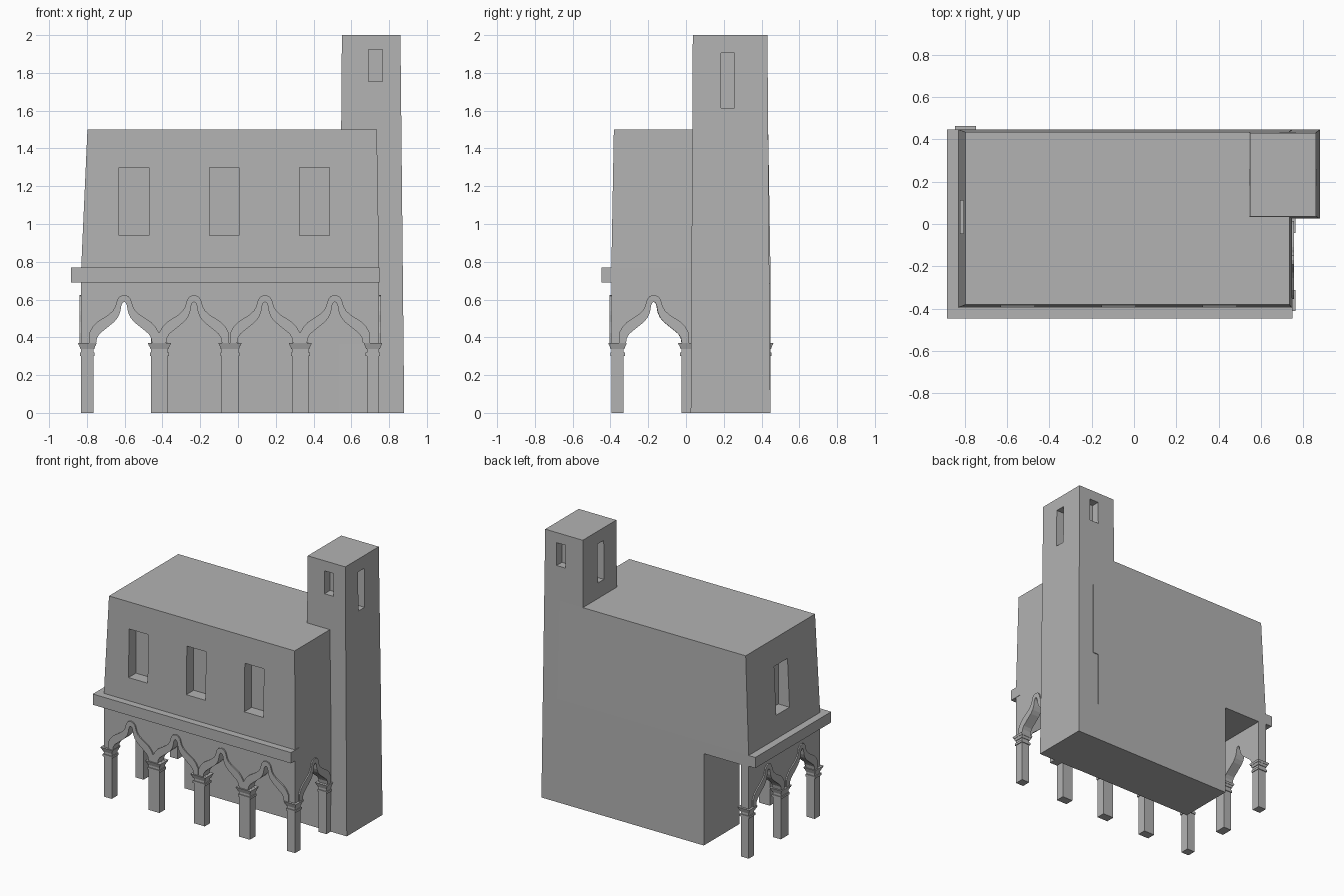
import bpy, bmesh
from mathutils import Vector

cube = bpy.data.objects.get("Cube")
if cube:
    bpy.data.objects.remove(cube, do_unlink=True)

stone = bpy.data.materials.new("grey_stone")
stone.use_nodes = True
GREY = (0.45, 0.45, 0.45, 1)
stone.diffuse_color = GREY
stone.node_tree.nodes["Principled BSDF"].inputs["Base Color"].default_value = GREY


def finish(name, bm):
    bmesh.ops.recalc_face_normals(bm, faces=bm.faces[:])
    mesh = bpy.data.meshes.new(name)
    bm.to_mesh(mesh)
    bm.free()
    mesh.materials.append(stone)
    obj = bpy.data.objects.new(name, mesh)
    bpy.context.collection.objects.link(obj)
    return obj


def add_loft(bm, levels):
    """Stack rectangles (z, x0, x1, y0, y1) into a closed solid."""
    rings = [[bm.verts.new((x, y, z)) for x, y in ((x0, y0), (x1, y0), (x1, y1), (x0, y1))]
             for z, x0, x1, y0, y1 in levels]
    for low, high in zip(rings, rings[1:]):
        for i in range(4):
            j = (i + 1) % 4
            bm.faces.new((low[i], low[j], high[j], high[i]))
    bm.faces.new(rings[0][::-1])
    bm.faces.new(rings[-1])


def loft(name, *levels):
    bm = bmesh.new()
    add_loft(bm, levels)
    return finish(name, bm)


def cut(obj, boxes):
    """Carve window recesses given as (x0, x1, y0, y1, z0, z1)."""
    bm = bmesh.new()
    for x0, x1, y0, y1, z0, z1 in boxes:
        add_loft(bm, [(z0, x0, x1, y0, y1), (z1, x0, x1, y0, y1)])
    cutter = finish("window_cutter", bm)
    cutter.hide_render = True
    mod = obj.modifiers.new("windows", 'BOOLEAN')
    mod.operation, mod.solver, mod.object = 'DIFFERENCE', 'EXACT', cutter
    dg = bpy.context.evaluated_depsgraph_get()
    mesh = bpy.data.meshes.new_from_object(obj.evaluated_get(dg))
    obj.modifiers.clear()
    obj.data = mesh
    bpy.data.objects.remove(cutter, do_unlink=True)


# Walls, tower and ledge
LEFT, RIGHT, FRONT, BACK = -0.83, 0.747, -0.395, 0.447
loft("ground_floor", (0, -0.46, 0.7, 0.027, BACK), (0.7, -0.46, 0.7, 0.027, BACK))
upper = loft("upper_floor", (0.685, LEFT, RIGHT, FRONT, BACK), (0.77, LEFT, RIGHT, FRONT, BACK),
             (1.5, -0.797, 0.735, -0.382, 0.435))
tower = loft("tower", (0, 0.535, 0.88, 0.025, BACK), (2, 0.55, 0.86, 0.036, 0.431))
loft("front_ledge", (0.69, -0.885, 0.75, -0.447, -0.35), (0.77, -0.885, 0.75, -0.447, -0.35))
loft("side_ledge", (0.69, -0.885, -0.8, -0.447, BACK), (0.77, -0.885, -0.8, -0.447, BACK))

# Windows
cut(upper, [(c - 0.079, c + 0.079, -0.5, -0.305, 0.94, 1.3) for c in (-0.55, -0.073, 0.405)]
    + [(-0.9, -0.73, -0.045, 0.112, 0.94, 1.3)])
cut(tower, [(0.69, 0.765, y - 0.1, y + 0.1, 1.755, 1.925) for y in (0, 0.47)]
    + [(x - 0.1, x + 0.1, 0.185, 0.258, 1.615, 1.905) for x in (0.51, 0.9)])

# Ogee half profiles: distance from the arch centre, height
INNER = [(0.148, 0.37), (0.143, 0.397), (0.13, 0.418), (0.111, 0.434), (0.053, 0.481),
         (0.033, 0.505), (0.021, 0.533), (0.014, 0.572), (0.008, 0.583), (0, 0.588)]
OUTER = [(0.185, 0.37), (0.185, 0.423), (0.167, 0.455), (0.143, 0.481), (0.085, 0.518),
         (0.06, 0.54), (0.047, 0.562), (0.036, 0.6), (0.022, 0.618), (0, 0.624)]


def full(half, centre):
    return [(centre - d, z) for d, z in half] + [(centre + d, z) for d, z in half[-2::-1]]


def slab(name, outline, place, d0, d1):
    """Extrude a wall outline from depth d0 to d1."""
    bm = bmesh.new()
    face = bm.faces.new([bm.verts.new(place(u, d0, z)) for u, z in outline])
    ext = bmesh.ops.extrude_face_region(bm, geom=[face])
    move = Vector(place(0, d1, 0)) - Vector(place(0, d0, 0))
    verts = [v for v in ext["geom"] if isinstance(v, bmesh.types.BMVert)]
    bmesh.ops.translate(bm, verts=verts, vec=move)
    bmesh.ops.triangulate(bm, faces=[f for f in bm.faces if len(f.verts) > 4])
    return finish(name, bm)


THICK = 0.065
walls = {
    "front": (lambda u, d, z: (u, FRONT - d, z),
              (LEFT, -0.415, -0.043, 0.33, RIGHT), (-0.603, -0.233, 0.143, 0.513)),
    "outer_side": (lambda u, d, z: (LEFT - d, u, z), (FRONT, 0.025, BACK), (-0.172, 0.222)),
    "tower_side": (lambda u, d, z: (RIGHT + d, u, z), (FRONT, 0.03), (-0.17,)),
}
for side, (place, edges, centres) in walls.items():
    for u0, u1, c in zip(edges, edges[1:], centres):
        opening = full(INNER, c)
        slab(side + "_arch_wall", [(u0, 0.37)] + opening + [(u1, 0.37), (u1, 0.695), (u0, 0.695)],
             place, -THICK, 0)
        slab(side + "_arch_moulding", opening + full(OUTER, c)[::-1], place, -0.01, 0.009)


# Pillars with stepped capitals
def pillar(name, x0, x1, y0, y1):
    bm = bmesh.new()

    def part(z0, z1, e0, e1):
        add_loft(bm, [(z, x0 - e, x1 + e, y0 - e, y1 + e) for z, e in ((z0, e0), (z1, e1))])

    part(0, 0.372, 0, 0)
    part(0.302, 0.319, 0.006, 0.006)
    part(0.338, 0.356, 0.004, 0.01)
    part(0.356, 0.371, 0.012, 0.017)
    finish(name, bm)


for x0, x1 in ((LEFT, -0.765), (-0.46, -0.372), (-0.087, 0.002), (0.286, 0.374), (0.682, RIGHT)):
    pillar("front_pillar", x0, x1, FRONT, FRONT + THICK)
pillar("side_pillar", LEFT, LEFT + THICK, -0.02, 0.068)
pillar("back_pillar", LEFT, LEFT + THICK, BACK - THICK, BACK - 0.001)
pillar("tower_pier", RIGHT - THICK, RIGHT, -0.025, 0.035)
